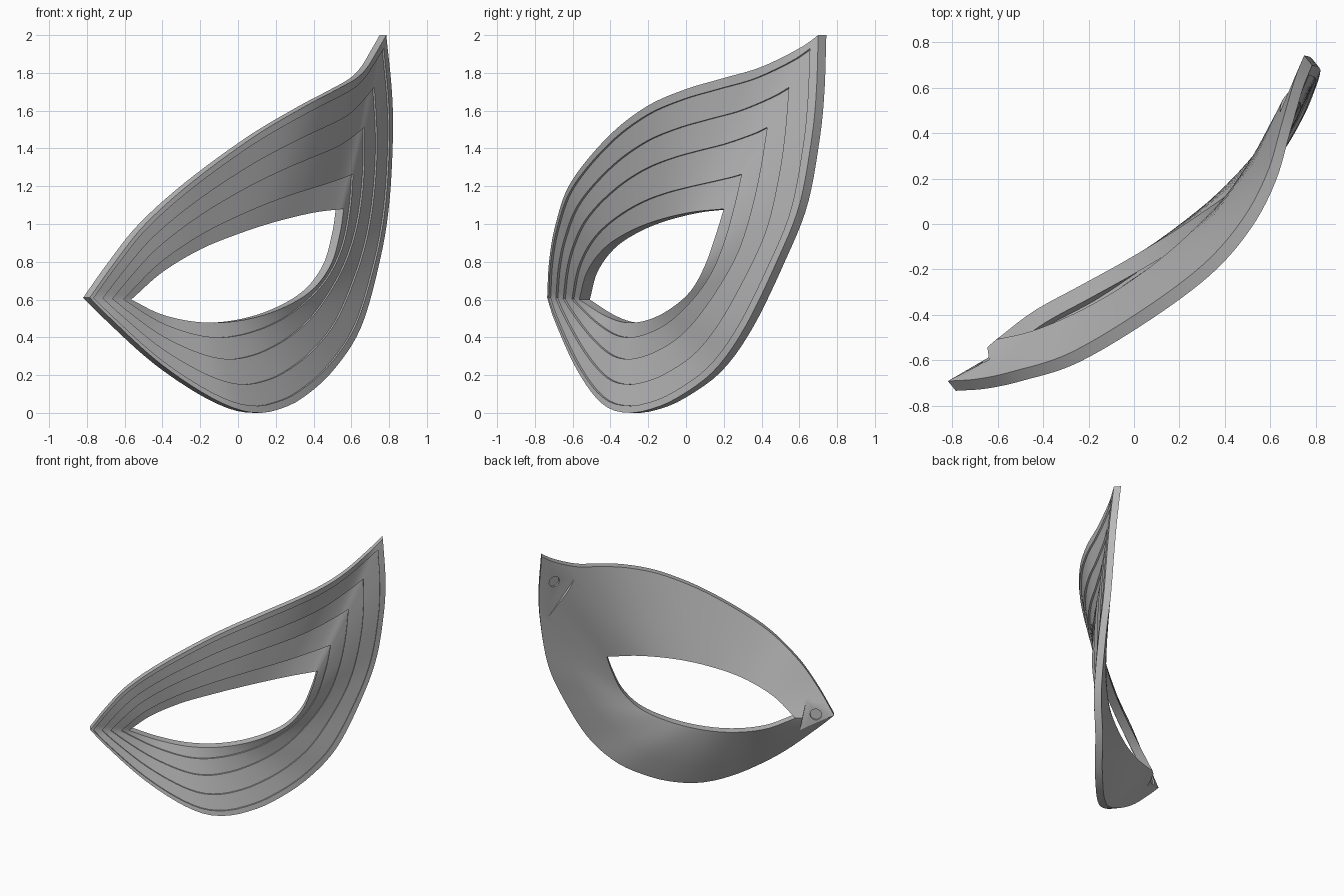
import bpy, bmesh
from math import sin, pi
from mathutils import Vector, Matrix

cube = bpy.data.objects.get("Cube")
if cube:
    bpy.data.objects.remove(cube, do_unlink=True)

SAMPLES = 56
STEP = 0.014
EDGE_DEPTH = Vector((-0.035, 0.043, 0))
HOLE_DEPTH = Vector((-0.042, 0.056, 0))

# Front edges, each running from the nose corner to the temple corner
outer_top = [(-.785, -.735, .61), (-.65, -.725, .8), (-.49, -.69, 1), (-.245, -.61, 1.22),
             (.082, -.415, 1.46), (.35, -.212, 1.62), (.52, -.012, 1.71), (.625, .19, 1.77),
             (.685, .395, 1.83), (.745, .6, 1.93), (.785, .7, 2)]
outer_bottom = [(-.785, -.735, .61), (-.675, -.7, .5), (-.435, -.605, .28), (-.2, -.505, .115),
                (-.02, -.41, .025), (.11, -.3, 0), (.22, -.185, .02), (.34, -.05, .078),
                (.5, .145, .22), (.65, .31, .45), (.75, .48, .8), (.8, .6, 1.1),
                (.82, .665, 1.45), (.815, .69, 1.7), (.785, .7, 2)]
hole_top = [(-.565, -.565, .6), (-.4, -.525, .745), (-.2, -.44, .865), (0, -.325, .947),
            (.2, -.175, 1.012), (.4, .015, 1.06), (.56, .2, 1.08)]
hole_bottom = [(-.565, -.565, .6), (-.4, -.44, .52), (-.2, -.33, .48), (0, -.22, .487),
               (.2, -.1, .54), (.38, .02, .64), (.49, .1, .78), (.54, .16, .95), (.56, .2, 1.08)]


def smooth_path(points, count):
    """Catmull-Rom curve through the points, resampled evenly by length."""
    p = [Vector(q) for q in points]
    p = [2 * p[0] - p[1]] + p + [2 * p[-1] - p[-2]]
    dense = []
    for a, b, c, d in zip(p, p[1:], p[2:], p[3:]):
        for i in range(20):
            t = i / 20
            dense.append(b + (c - a) * t / 2 + (a - 2.5 * b + 2 * c - d / 2) * t * t
                         + (1.5 * (b - c) + (d - a) / 2) * t ** 3)
    dense.append(p[-2])
    run = [0]
    for a, b in zip(dense, dense[1:]):
        run.append(run[-1] + (b - a).length)
    result, j = [], 0
    for i in range(count + 1):
        want = run[-1] * i / count
        while j < len(run) - 2 and run[j + 1] < want:
            j += 1
        result.append(dense[j].lerp(dense[j + 1], (want - run[j]) / (run[j + 1] - run[j])))
    return result


def loop(top, bottom):
    return smooth_path(top, SAMPLES)[:-1] + smooth_path(bottom, SAMPLES)[:0:-1]


def section(rim, hole, low):
    """One closed cross-section: stepped front, hole wall, plain back."""
    bounds = [0, .078, .3 + .02 * low, .53 + .08 * low, .8 + .045 * low, 1]
    inward = EDGE_DEPTH.normalized()
    pts = []
    for k, (a, b) in enumerate(zip(bounds, bounds[1:])):
        pts.append(rim.lerp(hole, a) + inward * (STEP / 2 if k else 0))
        pts.append(rim.lerp(hole, b) - inward * (STEP / 2 if k < 4 else 0))
    back_rim, back_hole = rim + EDGE_DEPTH, hole + HOLE_DEPTH
    return pts + [back_rim.lerp(back_hole, f) for f in (1, .66, .33, 0)]


def mesh_object(name, bm):
    bmesh.ops.recalc_face_normals(bm, faces=bm.faces)
    mesh = bpy.data.meshes.new(name)
    bm.to_mesh(mesh)
    bm.free()
    obj = bpy.data.objects.new(name, mesh)
    bpy.context.collection.objects.link(obj)
    return obj


# Mask shell
bm = bmesh.new()
rings = []
for i, (r, h) in enumerate(zip(loop(outer_top, outer_bottom), loop(hole_top, hole_bottom))):
    low = max(0, -sin(pi * i / SAMPLES))
    rings.append([bm.verts.new(p) for p in section(r, h, low)])
for i, ring in enumerate(rings):
    after = rings[(i + 1) % len(rings)]
    for k in range(len(ring)):
        n = (k + 1) % len(ring)
        bm.faces.new((ring[k], ring[n], after[n], after[k]))
mask = mesh_object("mask_shell", bm)
bpy.context.view_layer.objects.active = mask
mask.select_set(True)


def cut(cutter):
    cutter.hide_render = True
    mod = mask.modifiers.new("cut", 'BOOLEAN')
    mod.operation, mod.solver, mod.object = 'DIFFERENCE', 'EXACT', cutter
    bpy.ops.object.modifier_apply(modifier=mod.name)
    bpy.data.objects.remove(cutter, do_unlink=True)


def mounting_flat(name, corner, wall, along, disc):
    """Flat seat cut in the back at a corner, with a shallow round recess."""
    corner, wall, b = Vector(corner), Vector(wall), Vector(along).normalized()
    n = (wall - corner).cross(b).normalized()
    if n.y < 0:
        n = -n
    a = b.cross(n)
    if a.dot(wall - corner) < 0:
        a = -a
    frame = Matrix((a, b, n)).transposed().to_4x4()
    bm = bmesh.new()
    bmesh.ops.create_cube(bm, size=1, matrix=Matrix.Translation(wall - a * .25 + n * .1)
                          @ frame @ Matrix.Diagonal((.5, .8, .2, 1)))
    cut(mesh_object(name + "_seat_cutter", bm))
    spot = corner.lerp(wall, disc)
    bm = bmesh.new()
    bmesh.ops.create_cone(bm, cap_ends=True, segments=24, radius1=.042, radius2=.042, depth=.024,
                          matrix=Matrix.Translation(spot) @ frame)
    cut(mesh_object(name + "_disc_cutter", bm))


mounting_flat("nose", (-.82, -.692, .61), (-.625, -.585, .61), (-.07, -.066, .49), .6)
mounting_flat("temple", (.75, .743, 2), (.692, .569, 1.63), (-.128, -.198, .31), .62)

# Finish
grey = bpy.data.materials.new("mid_grey")
grey.use_nodes = True
colour = (.48, .48, .48, 1)
grey.diffuse_color = colour
grey.node_tree.nodes["Principled BSDF"].inputs["Base Color"].default_value = colour
mask.data.materials.clear()
mask.data.materials.append(grey)
for face in mask.data.polygons:
    face.material_index = 0
bpy.ops.object.shade_smooth_by_angle(angle=.5)
